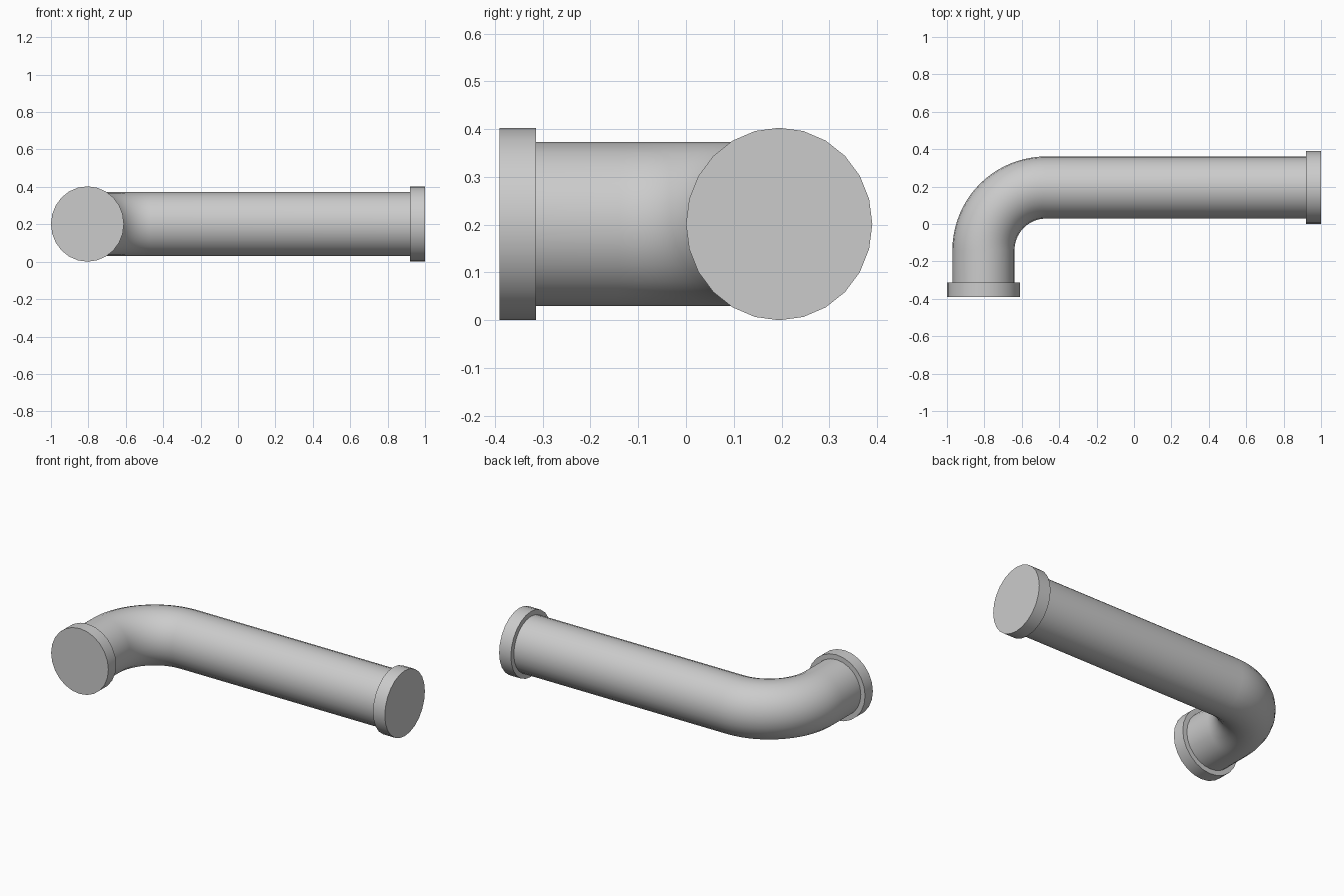
import bpy
import bmesh
from math import cos, sin, pi
from mathutils import Vector

if "Cube" in bpy.data.objects:
    bpy.data.objects.remove(bpy.data.objects["Cube"])

SIDES = 24
MID_Z = 0.2015
PIPE_X, PIPE_Y = -0.805, 0.195   # centre lines of the short and long legs
BEND = 0.335                     # centre line radius of the elbow
STRETCH = 1.033                  # sections are slightly taller than wide


def sweep(name, stations, radius):
    """Closed tube through (point, direction) stations lying in a level plane."""
    bm = bmesh.new()
    rings = []
    for point, direction in stations:
        side = Vector((direction.y, -direction.x, 0))
        ring = []
        for i in range(SIDES):
            a = 2 * pi * i / SIDES
            offset = side * cos(a) + Vector((0, 0, STRETCH)) * sin(a)
            ring.append(bm.verts.new(point + offset * radius))
        rings.append(ring)
    for a, b in zip(rings, rings[1:]):
        for i in range(SIDES):
            j = (i + 1) % SIDES
            bm.faces.new((a[i], a[j], b[j], b[i]))
    bm.faces.new(rings[0])
    bm.faces.new(rings[-1])
    bmesh.ops.recalc_face_normals(bm, faces=bm.faces)
    mesh = bpy.data.meshes.new(name)
    bm.to_mesh(mesh)
    bm.free()
    obj = bpy.data.objects.new(name, mesh)
    bpy.context.collection.objects.link(obj)
    bpy.ops.object.select_all(action="DESELECT")
    obj.select_set(True)
    bpy.context.view_layer.objects.active = obj
    bpy.ops.object.shade_smooth_by_angle(angle=pi / 5)
    return obj


forward = Vector((0, 1, 0))
left = Vector((1, 0, 0))

# Bent pipe: short leg, quarter-turn elbow, long leg
path = [(Vector((PIPE_X, -0.35, MID_Z)), forward)]
centre = Vector((PIPE_X + BEND, PIPE_Y - BEND, MID_Z))
STEPS = 20
for k in range(STEPS + 1):
    t = pi / 2 * k / STEPS
    path.append((centre + BEND * Vector((-cos(t), sin(t), 0)),
                 Vector((sin(t), cos(t), 0))))
path.append((Vector((0.96, PIPE_Y, MID_Z)), left))
sweep("bent_pipe", path, 0.166)

# End collars
sweep("front_collar", [(Vector((PIPE_X, y, MID_Z)), forward) for y in (-0.39, -0.314)], 0.195)
sweep("left_collar", [(Vector((x, PIPE_Y, MID_Z)), left) for x in (0.92, 1.0)], 0.195)
